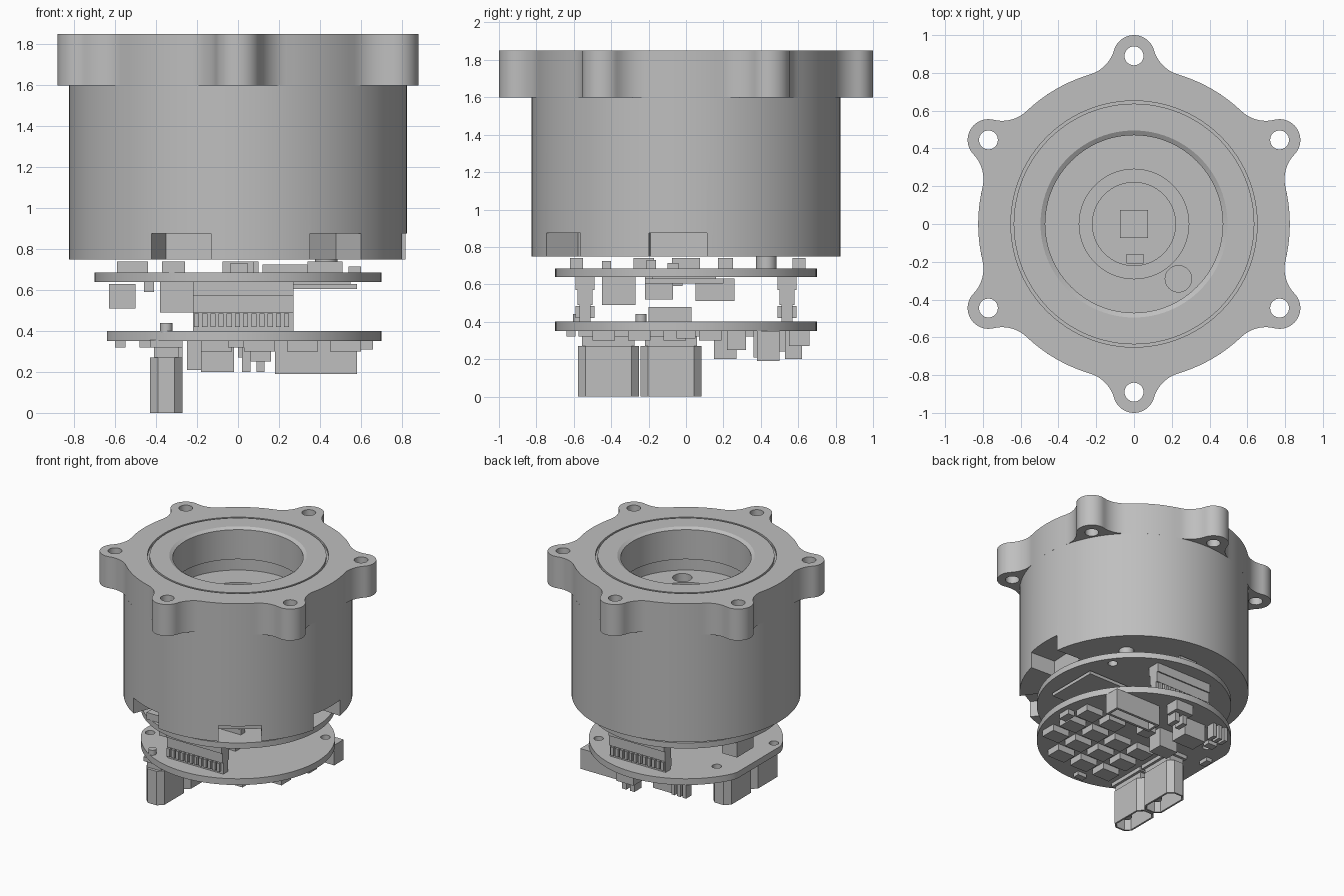
import bpy, bmesh, math
from mathutils import Matrix, Vector

if "Cube" in bpy.data.objects:
    bpy.data.objects.remove(bpy.data.objects["Cube"])

grey = bpy.data.materials.new("metal_grey")
grey.use_nodes = True
grey.diffuse_color = (0.52, 0.52, 0.52, 1)
grey.node_tree.nodes["Principled BSDF"].inputs["Base Color"].default_value = (0.52, 0.52, 0.52, 1)


def finish(name, bm):
    bmesh.ops.recalc_face_normals(bm, faces=bm.faces)
    mesh = bpy.data.meshes.new(name)
    bm.to_mesh(mesh)
    bm.free()
    mesh.materials.append(grey)
    obj = bpy.data.objects.new(name, mesh)
    bpy.context.collection.objects.link(obj)
    return obj


def smooth(obj):
    bpy.ops.object.select_all(action='DESELECT')
    obj.select_set(True)
    bpy.context.view_layer.objects.active = obj
    bpy.ops.object.shade_smooth_by_angle(angle=math.radians(30))


def prism(name, points, z0, z1):
    bm = bmesh.new()
    face = bm.faces.new([bm.verts.new((x, y, z0)) for x, y in points])
    new = bmesh.ops.extrude_face_region(bm, geom=[face])["geom"]
    bmesh.ops.translate(bm, vec=(0, 0, z1 - z0),
                        verts=[g for g in new if isinstance(g, bmesh.types.BMVert)])
    return finish(name, bm)


def arc(cx, cy, r, a0, a1, n):
    return [(cx + r * math.cos(a0 + (a1 - a0) * i / n),
             cy + r * math.sin(a0 + (a1 - a0) * i / n)) for i in range(n + 1)]


def rod(name, x, y, r, z0, z1, n=32):
    return prism(name, arc(x, y, r, 0, math.tau, n)[:-1], z0, z1)


def lathe(name, profile, steps=96):
    bm = bmesh.new()
    verts = [bm.verts.new((r, 0, z)) for r, z in profile]
    edges = [bm.edges.new((v, verts[i - 1])) for i, v in enumerate(verts)]
    bmesh.ops.spin(bm, geom=verts + edges, cent=(0, 0, 0), axis=(0, 0, 1),
                   angle=math.tau, steps=steps, use_merge=True)
    bmesh.ops.remove_doubles(bm, verts=bm.verts, dist=0.0001)
    return finish(name, bm)


def boxes(name, specs):
    """Blocks given as (x0, x1, y0, y1, z0, z1), joined in one object."""
    bm = bmesh.new()
    for x0, x1, y0, y1, z0, z1 in specs:
        m = Matrix.Translation(((x0 + x1) / 2, (y0 + y1) / 2, (z0 + z1) / 2))
        m = m @ Matrix.Diagonal((x1 - x0, y1 - y0, z1 - z0, 1))
        bmesh.ops.create_cube(bm, size=1, matrix=m)
    return finish(name, bm)


def cut(obj, cutters):
    for c in cutters:
        mod = obj.modifiers.new("cut", 'BOOLEAN')
        mod.operation, mod.solver, mod.object = 'DIFFERENCE', 'EXACT', c
    dg = bpy.context.evaluated_depsgraph_get()
    mesh = bpy.data.meshes.new_from_object(obj.evaluated_get(dg))
    obj.modifiers.clear()
    obj.data = mesh
    for c in cutters:
        bpy.data.objects.remove(c)
    smooth(obj)


# Mounting flange: round outline with six filleted ears
R, EAR_D, EAR_R, FIL = 0.825, 0.89, 0.11, 0.19
a, b, c = R + FIL, EAR_D, EAR_R + FIL
spread = math.acos((a * a + b * b - c * c) / (2 * a * b))
outline, ear_holes = [], []
for k in range(6):
    mid = math.radians(30 + 60 * k)
    ex, ey = EAR_D * math.cos(mid), EAR_D * math.sin(mid)
    f0 = (a * math.cos(mid - spread), a * math.sin(mid - spread))
    f1 = (a * math.cos(mid + spread), a * math.sin(mid + spread))
    to_ear = math.atan2(ey - f0[1], ex - f0[0])
    start = mid - spread + math.pi
    turn = (to_ear - start + math.pi) % math.tau - math.pi
    outline += arc(*f0, FIL, start, start + turn, 10)
    e0 = to_ear + math.pi
    half = (mid - e0 + math.pi) % math.tau - math.pi
    outline += arc(ex, ey, EAR_R, e0, e0 + 2 * half, 20)[1:]
    back = mid + spread + math.pi
    outline += arc(*f1, FIL, back - turn, back, 10)[1:]
    gap = math.pi / 3 - 2 * spread
    outline += arc(0, 0, R, mid + spread, mid + spread + gap, 10)[1:-1]
    ear_holes.append(rod("ear_hole", ex, ey, 0.05, 1.5, 1.95))
flange = prism("mounting_flange", outline, 1.60, 1.85)
bore = lathe("bore_cutter", [(0, 1.5), (0.47, 1.5), (0.47, 1.835), (0.495, 1.85), (0.495, 1.9), (0, 1.9)])
groove = lathe("groove_cutter", [(0.637, 1.83), (0.652, 1.83), (0.652, 1.9), (0.637, 1.9)])
cut(flange, ear_holes + [bore, groove])

# Motor housing with stepped bore and three bottom notches
housing = lathe("housing", [(0.22, 0.75), (R, 0.75), (R, 1.60), (0.5, 1.60), (0.5, 1.50),
                            (0.29, 1.50), (0.29, 1.42), (0.22, 1.42)])
cutters = [rod("wire_hole", 0.235, -0.29, 0.07, 0.6, 1.7)]
for deg in (-110, -54, -3):
    notch = boxes("notch", [(0.6, 1.0, -0.155, 0.155, 0.6, 0.875)])
    notch.data.transform(Matrix.Rotation(math.radians(deg), 4, 'Z'))
    cutters.append(notch)
cut(housing, cutters)

# Circuit boards
HOLES = [(0.51, 0.37), (-0.46, 0.27), (-0.57, -0.29)]
upper = rod("upper_board", 0, 0, 0.70, 0.64, 0.685, 96)
cut(upper, [rod("hole", x, y, 0.035, 0.5, 0.8, 16) for x, y in HOLES])
lower_pts = [(max(x, -0.64), y) for x, y in arc(0, 0, 0.70, 0, math.tau, 96)[:-1]]
lower = prism("lower_board", lower_pts, 0.35, 0.40)
cut(lower, [rod("hole", x, y, 0.035, 0.2, 0.6, 16) for x, y in HOLES])
spacer = rod("board_spacer", 0.43, 0.43, 0.055, 0.685, 0.75)
smooth(spacer)

# Board-to-board headers, front and back, with rows of pins
for side, name in ((-1, "front"), (1, "back")):
    y = side * 0.54
    boxes(name + "_header", [(-0.22, 0.27, y - 0.05, y + 0.05, 0.57, 0.64),
                             (-0.22, 0.27, y - 0.04, y + 0.04, 0.49, 0.57),
                             (-0.22, 0.27, y - 0.03, y + 0.03, 0.40, 0.49)])
    boxes(name + "_header_pins", [(-0.215 + i * 0.04, -0.19 + i * 0.04, y - 0.05, y + 0.05, 0.42, 0.485)
                                  for i in range(12)])

# Parts on top of the upper board
boxes("encoder_chip", [(-0.075, 0.075, -0.075, 0.075, 0.685, 0.74), (-0.04, 0.05, -0.21, -0.16, 0.685, 0.73)])
boxes("upper_top_parts", [(-0.59, -0.44, -0.28, -0.17, 0.685, 0.74), (-0.37, -0.26, -0.62, -0.55, 0.685, 0.74),
                          (0.12, 0.34, -0.45, -0.40, 0.685, 0.725), (0.34, 0.51, 0.17, 0.25, 0.685, 0.74),
                          (0.54, 0.60, -0.10, -0.04, 0.685, 0.715), (-0.05, 0.10, 0.57, 0.64, 0.685, 0.74)])

# Parts hanging under the upper board
boxes("upper_bottom_parts", [(-0.38, -0.20, -0.45, -0.27, 0.49, 0.64), (-0.63, -0.50, 0.05, 0.26, 0.51, 0.63),
                             (0.22, 0.58, -0.22, 0.20, 0.605, 0.63), (0.25, 0.55, -0.18, 0.16, 0.62, 0.64),
                             (-0.16, 0.02, -0.22, -0.07, 0.52, 0.64), (-0.46, -0.41, -0.1, -0.02, 0.59, 0.64)])

# Parts on the lower board's top
boxes("lower_top_parts", [(-0.18, 0.12, -0.20, 0.03, 0.40, 0.48)])

# Twin power plugs: chamfered shells, open below
for cy, name in ((-0.415, "front"), (-0.08, "rear")):
    hx, hy, ch = 0.08, 0.163, 0.04
    pts = [(-hx, hy - ch), (-hx, ch - hy), (ch - hx, -hy), (hx - ch, -hy),
           (hx, ch - hy), (hx, hy - ch), (hx - ch, hy), (ch - hx, hy)]
    plug = prism(name + "_power_plug", [(x - 0.35, y + cy) for x, y in pts], 0, 0.27)
    bm = bmesh.new()
    bm.from_mesh(plug.data)
    bottom = min(bm.faces, key=lambda f: f.calc_center_median().z)
    bmesh.ops.inset_individual(bm, faces=[bottom], thickness=0.015)
    new = bmesh.ops.extrude_face_region(bm, geom=[bottom])["geom"]
    bmesh.ops.translate(bm, vec=(0, 0, 0.2), verts=[g for g in new if isinstance(g, bmesh.types.BMVert)])
    if bottom.is_valid:
        bmesh.ops.delete(bm, geom=[bottom], context='FACES_ONLY')
    bm.to_mesh(plug.data)
    bm.free()
    boxes(name + "_plug_collar", [(-0.41, -0.29, cy - 0.14, cy + 0.14, 0.26, 0.33),
                                  (-0.43, -0.27, cy - 0.16, cy + 0.16, 0.32, 0.355)])
    for s in (-0.08, 0.08):
        smooth(rod(name + "_plug_contact", -0.35, cy + s, 0.035, 0.06, 0.25, 16))
    smooth(rod(name + "_solder_pin", -0.35, cy - 0.16, 0.03, 0.39, 0.44, 16))

# Connectors and capacitors under the lower board
boxes("long_socket", [(0.18, 0.58, 0.38, 0.40, 0.19, 0.35), (0.18, 0.58, 0.48, 0.50, 0.19, 0.35),
                      (0.18, 0.20, 0.39, 0.49, 0.19, 0.35), (0.56, 0.58, 0.39, 0.49, 0.19, 0.35),
                      (0.19, 0.57, 0.39, 0.49, 0.27, 0.35)])
boxes("small_sockets", [(-0.25, -0.06, 0.36, 0.50, 0.21, 0.35), (0.02, 0.06, 0.53, 0.62, 0.20, 0.35),
                        (0.09, 0.13, 0.53, 0.62, 0.20, 0.35), (0.0, 0.15, 0.55, 0.66, 0.27, 0.35),
                        (-0.18, -0.02, 0.15, 0.27, 0.20, 0.35), (0.06, 0.16, 0.22, 0.32, 0.25, 0.35)])
boxes("edge_pins", [(x, x + 0.03, 0.50, 0.57, 0.24, 0.35) for x in (-0.40, -0.35, -0.30)])
boxes("power_chips", [(x, x + 0.15, y, y + 0.12, 0.30, 0.35)
                      for x in (-0.18, 0.03, 0.24, 0.45) for y in (-0.50, -0.31, -0.12, 0.07)
                      if Vector((x + 0.08, y + 0.06)).length < 0.62 and not (x < 0.1 and y > 0)])
boxes("chip_resistors", [(0.60, 0.66, -0.05, 0.05, 0.31, 0.35), (-0.6, -0.55, 0.08, 0.16, 0.32, 0.35),
                         (-0.48, -0.40, 0.30, 0.36, 0.32, 0.35), (-0.05, 0.03, -0.64, -0.59, 0.32, 0.35)])
